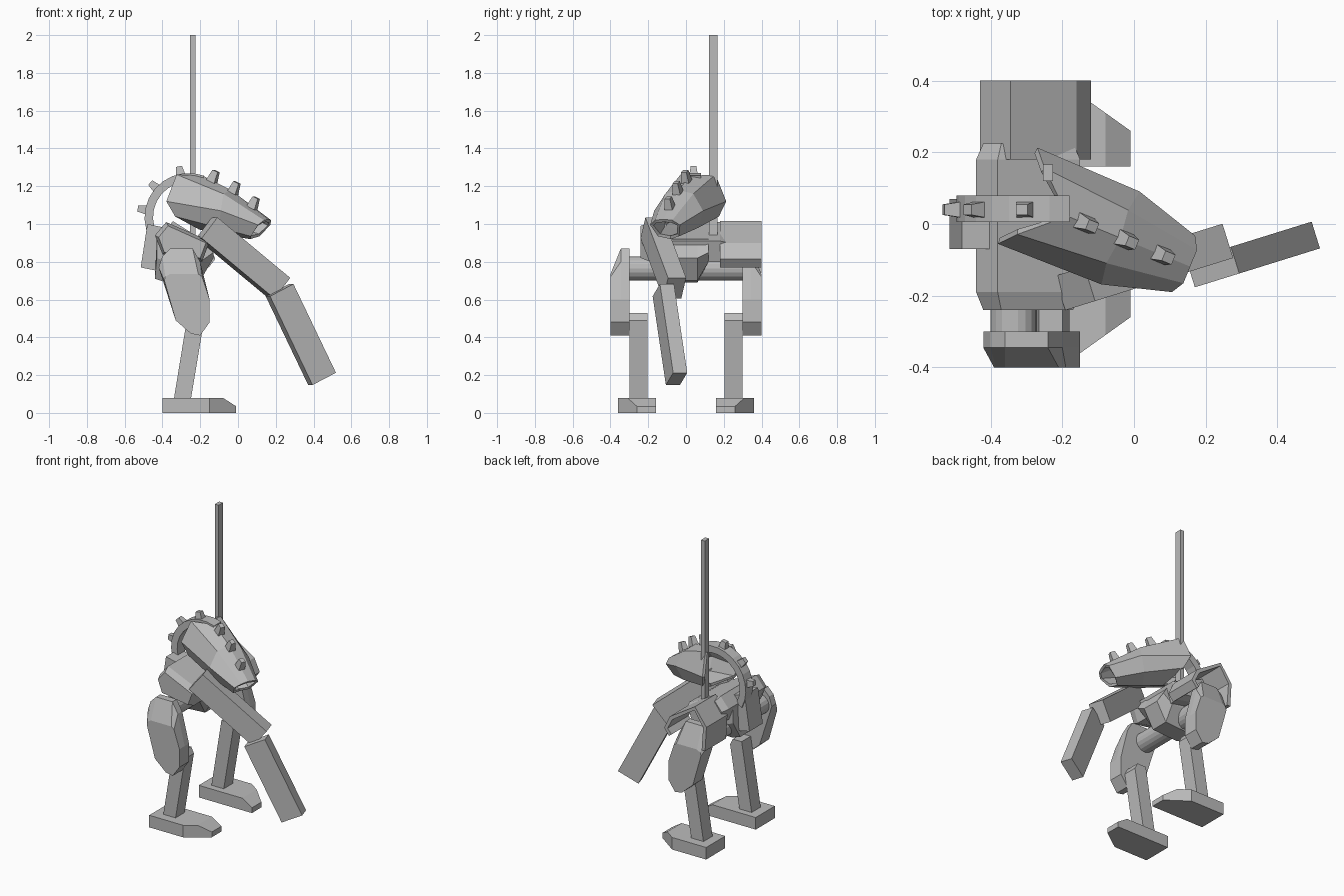
import bpy, bmesh
from math import sin, cos, radians
from mathutils import Vector

cube = bpy.data.objects.get("Cube")
if cube:
    bpy.data.objects.remove(cube, do_unlink=True)

grey = bpy.data.materials.new("plain grey")
grey.use_nodes = True
colour = (0.5, 0.5, 0.5, 1)
grey.diffuse_color = colour
grey.node_tree.nodes["Principled BSDF"].inputs["Base Color"].default_value = colour


def loft(name, rings, caps=True, closed=True, shell=0):
    """Bridge rings of equal length; optional end caps and shell thickness."""
    bm = bmesh.new()
    rows = [[bm.verts.new(p) for p in ring] for ring in rings]
    n = len(rows[0])
    for a, b in zip(rows, rows[1:]):
        for i in range(n if closed else n - 1):
            j = (i + 1) % n
            bm.faces.new((a[i], a[j], b[j], b[i]))
    if caps:
        bm.faces.new(rows[0])
        bm.faces.new(rows[-1])
    bmesh.ops.recalc_face_normals(bm, faces=bm.faces)
    mesh = bpy.data.meshes.new(name)
    bm.to_mesh(mesh)
    bm.free()
    mesh.materials.append(grey)
    ob = bpy.data.objects.new(name, mesh)
    bpy.context.scene.collection.objects.link(ob)
    if shell:
        mod = ob.modifiers.new("shell", "SOLIDIFY")
        mod.thickness = shell
        mod.offset = -1
    return ob


def side_ring(profile, y):
    return [(x, y, z) for x, z in profile]


def prism(name, profile, y0, y1):
    return loft(name, [side_ring(profile, y0), side_ring(profile, y1)])


def beam(name, start, end, width, height, taper=1, lateral=None):
    """Rectangular bar; width runs sideways, height across it."""
    start, end = Vector(start), Vector(end)
    axis = (end - start).normalized()
    side = lateral or axis.cross(Vector((0, 0, 1))).normalized()
    up = side.cross(axis).normalized()
    corners = [(-1, -1), (1, -1), (1, 1), (-1, 1)]
    return loft(name, [[p + side * (a * width * k / 2) + up * (b * height * k / 2)
                        for a, b in corners] for p, k in ((start, 1), (end, taper))])


# legs, mirrored across y
thigh_full = [(-.42, .77), (-.40, .83), (-.36, .87), (-.24, .87), (-.20, .80),
              (-.15, .60), (-.15, .48), (-.20, .41), (-.25, .42), (-.33, .49)]
thigh_outer = [(-.39, .70), (-.385, .72), (-.36, .735), (-.21, .735),
               (-.19, .72)] + thigh_full[5:]
foot_plan = [(-.40, .16), (-.01, .16), (-.01, .26), (-.15, .36), (-.40, .36)]
for side, s in (("right", -1), ("left", 1)):
    loft(side + "_thigh", [side_ring(thigh_full, s * .30), side_ring(thigh_full, s * .345),
                           side_ring(thigh_outer, s * .40)])
    prism(side + "_shin", [(-.34, .07), (-.25, .07), (-.18, .49), (-.20, .53), (-.265, .53)],
          s * .205, s * .30)
    # foot: flat sole, then a toe that slopes down at the front
    loft(side + "_foot", [
        [(x, s * y, 0) for x, y in foot_plan],
        [(x, s * y, .035 if x > -.05 else .06) for x, y in foot_plan],
        [(min(x, -.08), s * (.31 if x == -.01 and y > .2 else y), .08)
         for x, y in foot_plan]])

# hip axle
hip = [(-.335 + .065 * cos(radians(a)), .765 + .065 * sin(radians(a)))
       for a in range(0, 360, 20)]
prism("hip_axle", hip, -.31, .31)

# torso: sloping shoulder block with chamfered ends, pelvis and back pack
block = [(-.44, .94), (-.38, 1.01), (-.15, .91), (-.19, .80), (-.40, .84)]
end = [(-.42, .93), (-.37, .99), (-.17, .90), (-.20, .82), (-.39, .85)]
loft("shoulder_block", [side_ring(end, -.24), side_ring(block, -.19),
                        side_ring(block, .18), side_ring(end, .225)])
pelvis = [(-.43, .92), (-.44, .71), (-.38, .69), (-.20, .70), (-.13, .82), (-.17, .92)]
core = [(-.43, .92), (-.43, .82), (-.38, .80), (-.20, .80), (-.13, .85), (-.17, .92)]
loft("pelvis", [side_ring(core, -.12), side_ring(pelvis, -.06),
                side_ring(pelvis, .06), side_ring(core, .12)])
prism("back_pack", [(-.48, 1.0), (-.385, .98), (-.415, .75), (-.515, .77)], -.07, .07)

# open arched guard on the left shoulder
arch = [(-.42, .74), (-.43, .90), (-.345, 1.015), (-.16, .90), (-.12, .815), (-.155, .77)]
loft("left_shoulder_guard", [side_ring(arch, .18), side_ring(arch, .40)],
     caps=False, closed=False, shell=.025)

# single long arm
beam("upper_arm", (-.165, -.18, .98), (.22, -.06, .66), .10, .14)
beam("forearm", (.22, -.12, .65), (.445, -.05, .18), .078, .145)

# head: hollow hood running down from a notched rear edge to the mouth
ALONG, ACROSS = Vector((.925, -.38, 0)), Vector((.38, .925, 0))


def head_point(s, t, z):
    return Vector((-.315, .075, z)) + ALONG * s + ACROSS * t


def head_ring(half):
    other = [(s, -t, z) for s, t, z in half[-2:0:-1]]
    return [head_point(*p) for p in half + other]


rear = [(.14, 0, 1.255), (.03, .10, 1.262), (-.01, .145, 1.12), (.03, .12, 1.04), (.12, 0, .97)]
middle = [(.30, 0, 1.18), (.29, .08, 1.16), (.30, .14, 1.07), (.27, .10, .98), (.25, 0, .945)]
mouth = [(.51, 0, 1.025), (.51, .05, 1.02), (.49, .085, .995), (.44, .06, .935), (.41, 0, .92)]
loft("head_hood", [head_ring(r) for r in (rear, middle, mouth)], caps=False, shell=.018)

# spikes along the head ridge
for i, (s, z) in enumerate(((.19, 1.225), (.31, 1.165), (.42, 1.085))):
    base = head_point(s, 0, z)
    beam("head_spike_%d" % (i + 1), base, base + ALONG * .025 + Vector((0, 0, .055)),
         .045, .05, .65, ACROSS)

# curved spine band behind the head, with its spikes


def spine_point(radius, angle, y=.04):
    a = radians(angle)
    return (-.26 + radius * cos(a), y, 1.035 + radius * sin(a))


loft("spine_band", [[spine_point(r, a, y) for r, y in
                     ((.235, .005), (.235, .08), (.19, .08), (.19, .005))]
                    for a in range(70, 211, 14)])
for i, a in enumerate((101, 138, 170)):
    beam("spine_spike_%d" % (i + 1), spine_point(.225, a), spine_point(.275, a),
         .045, .05, .65, Vector((0, 1, 0)))

# tall aerial
beam("aerial", (-.24, .143, .93), (-.24, .143, 2), .045, .028, 1, Vector((0, 1, 0)))
